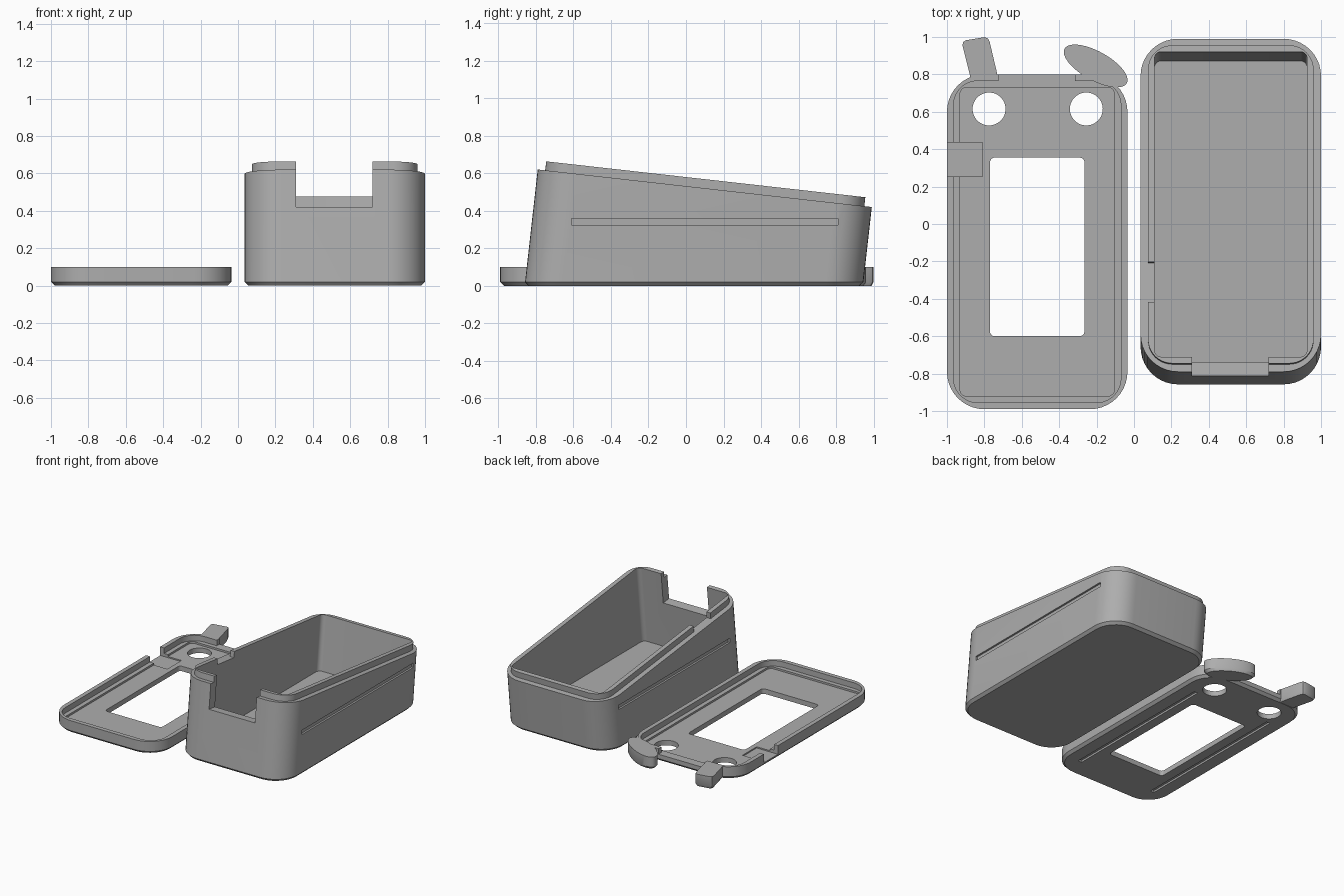
import bpy, bmesh, math
from mathutils import Vector

if "Cube" in bpy.data.objects:
    bpy.data.objects.remove(bpy.data.objects["Cube"])

grey = bpy.data.materials.new("light grey plastic")
grey.diffuse_color = (0.42, 0.42, 0.42, 1)
grey.use_nodes = True
grey.node_tree.nodes["Principled BSDF"].inputs["Base Color"].default_value = grey.diffuse_color


def loft(name, rings):
    """Skin a stack of equal-length rings and cap both ends."""
    bm = bmesh.new()
    loops = [[bm.verts.new(p) for p in ring] for ring in rings]
    for a, b in zip(loops, loops[1:]):
        for i in range(len(a)):
            j = (i + 1) % len(a)
            bm.faces.new((a[i], a[j], b[j], b[i]))
    bm.faces.new(loops[0][::-1])
    bm.faces.new(loops[-1])
    bmesh.ops.recalc_face_normals(bm, faces=bm.faces)
    mesh = bpy.data.meshes.new(name)
    bm.to_mesh(mesh)
    bm.free()
    ob = bpy.data.objects.new(name, mesh)
    bpy.context.collection.objects.link(ob)
    mesh.materials.append(grey)
    return ob


def round_rect(x0, x1, y0, y1, r, seg=10):
    pts = []
    for k, (cx, cy) in enumerate(((x1 - r, y1 - r), (x0 + r, y1 - r), (x0 + r, y0 + r), (x1 - r, y0 + r))):
        for i in range(seg + 1):
            a = math.pi / 2 * (k + i / seg)
            pts.append((cx + r * math.cos(a), cy + r * math.sin(a)))
    return pts


def flat(pts, z):
    return [(x, y, z) for x, y in pts]


def prism(name, pts, z0, z1):
    return loft(name, [flat(pts, z0), flat(pts, z1)])


def box(x0, x1, y0, y1, z0, z1):
    return prism("cutter", [(x0, y0), (x1, y0), (x1, y1), (x0, y1)], z0, z1)


def circle(cx, cy, rx, ry, tilt=0.0, n=48):
    c, s = math.cos(tilt), math.sin(tilt)
    out = []
    for i in range(n):
        u, v = rx * math.cos(math.tau * i / n), ry * math.sin(math.tau * i / n)
        out.append((cx + u * c - v * s, cy + u * s + v * c))
    return out


def cut(ob, cutters):
    bpy.context.view_layer.objects.active = ob
    for c in cutters:
        m = ob.modifiers.new("cut", 'BOOLEAN')
        m.operation, m.solver, m.object = 'DIFFERENCE', 'EXACT', c
        bpy.ops.object.modifier_apply(modifier=m.name)
        bpy.data.objects.remove(c)


def smooth(ob):
    bpy.ops.object.select_all(action='DESELECT')
    ob.select_set(True)
    bpy.context.view_layer.objects.active = ob
    bpy.ops.object.shade_smooth_by_angle(angle=math.radians(30))


# Sloped case: section square to the tilted rim, cut off level at the base
FRONT, BACK = Vector((0, -0.79, 0.62)), Vector((0, 0.99, 0.42))
along = (BACK - FRONT).normalized()
normal = Vector((0, -along.z, along.y))
LENGTH = (BACK - FRONT).length


def section(inset, r):
    return round_rect(0.035 + inset, 1 - inset, inset, LENGTH - inset, r)


def rim(inset, r, lift=0.0):
    return [Vector((x, 0, 0)) + FRONT + along * v + normal * lift for x, v in section(inset, r)]


def level(inset, r, z):
    ring = rim(inset, r)
    return [p - normal * ((p.z - z) / normal.z) for p in ring]


case = loft("sloped_case", [
    level(0.02, 0.18, 0), level(0, 0.2, 0.02), rim(0, 0.2),
    rim(0.04, 0.13), rim(0.04, 0.13, 0.048), rim(0.075, 0.035, 0.048), level(0.075, 0.035, 0.04)])


def tilted_box(x0, x1, v0, v1, w0, w1):
    base = [(x0, v0), (x1, v0), (x1, v1), (x0, v1)]
    return loft("cutter", [[Vector((x, 0, 0)) + FRONT + along * v + normal * w for x, v in base]
                           for w in (w0, w1)])


cut(case, [
    tilted_box(0.31, 0.72, -0.1, 0.12, -0.2, 0.2),       # front cable opening
    tilted_box(0.03, 0.13, 0.37, 0.585, 0.0, 0.2),       # gap in the left lip
    box(-0.02, 0.05, -0.61, 0.81, 0.325, 0.36),          # side grooves
    box(0.985, 1.05, -0.61, 0.81, 0.325, 0.36)])
smooth(case)


# Lid: shallow tray with a stepped rim
def tray(inset, r, z):
    return flat(round_rect(-1 + inset, -0.035 - inset, -0.99 + inset, 0.80 - inset, r), z)


lid = loft("lid", [
    tray(0.02, 0.18, 0), tray(0, 0.2, 0.02), tray(0, 0.2, 0.1), tray(0.035, 0.13, 0.1),
    tray(0.035, 0.13, 0.055), tray(0.07, 0.035, 0.055), tray(0.07, 0.035, 0.04)])
cutters = [
    prism("cutter", round_rect(-0.77, -0.265, -0.60, 0.355, 0.025, 5), -0.1, 0.2),  # screen window
    box(-0.725, -0.315, 0.74, 0.9, 0.055, 0.2),          # rim gap at the cable end
    box(-1.1, -0.81, 0.255, 0.435, 0.03, 0.2)]           # side notch
for side in (-1, 1):
    cx = -0.515 + side * 0.26
    cutters.append(prism("cutter", circle(cx, 0.615, 0.088, 0.088), -0.1, 0.2))  # button holes
    gx = -0.5175 + side * 0.345
    cutters.append(box(gx - 0.016, gx + 0.016, -0.82, 0.5, -0.1, 0.015))  # underside grooves
cut(lid, cutters)
smooth(lid)


# Decorative tabs on the far edge of the lid
def tab(name, pts):
    c = Vector((sum(p[0] for p in pts), sum(p[1] for p in pts))) / len(pts)
    small = [c + (Vector(p) - c) * 0.88 for p in pts]
    smooth(loft(name, [flat(small, 0), flat(pts, 0.02), flat(pts, 0.1)]))


tab("oval_tab", circle(-0.205, 0.845, 0.19, 0.0775, math.radians(-29)))
tab("slanted_tab", [(-0.87, 0.765), (-0.727, 0.765), (-0.733, 0.81), (-0.772, 0.975), (-0.782, 0.993),
                    (-0.80, 0.999), (-0.90, 0.982), (-0.914, 0.972), (-0.917, 0.955)])
